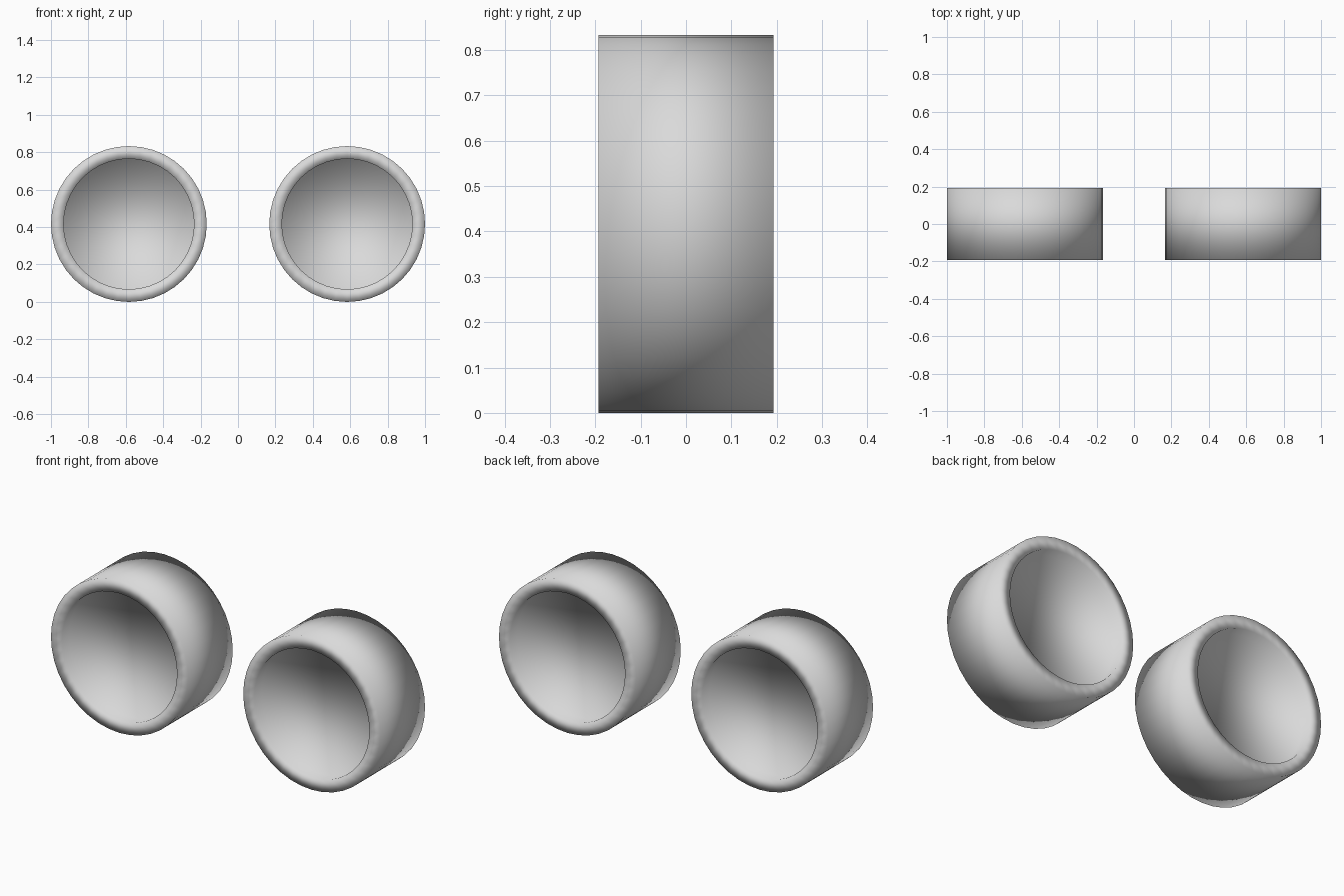
import bpy
import bmesh
from math import cos, sin, tau

cube = bpy.data.objects.get("Cube")
if cube:
    bpy.data.objects.remove(cube)

RADIUS = 0.4165
INNER = 0.349
HALF_WIDTH = 0.193
RECESS = 0.06
SIDES = 40

grey = bpy.data.materials.new("light_grey")
grey.use_nodes = True
grey.diffuse_color = (0.7, 0.7, 0.7, 1)
grey.node_tree.nodes["Principled BSDF"].inputs["Base Color"].default_value = grey.diffuse_color


def ring(bm, radius, y):
    """One circle of vertices around the y axis."""
    angles = [tau * i / SIDES for i in range(SIDES)]
    return [bm.verts.new((radius * cos(a), y, radius * sin(a))) for a in angles]


def make_plug(name, x):
    """Round plug with a raised rim and a recessed face at both ends."""
    bm = bmesh.new()
    floor = HALF_WIDTH - RECESS
    profile = [(INNER, -floor), (INNER, -HALF_WIDTH), (RADIUS, -HALF_WIDTH),
               (RADIUS, HALF_WIDTH), (INNER, HALF_WIDTH), (INNER, floor)]
    rings = [ring(bm, r, y) for r, y in profile]

    # Walls and rims
    for a, b in zip(rings, rings[1:]):
        for i in range(SIDES):
            j = (i + 1) % SIDES
            bm.faces.new((a[i], a[j], b[j], b[i]))

    # Recessed end faces
    bm.faces.new(rings[0])
    bm.faces.new(rings[-1])
    bmesh.ops.recalc_face_normals(bm, faces=bm.faces)
    for face in bm.faces:
        face.smooth = True

    mesh = bpy.data.meshes.new(name)
    bm.to_mesh(mesh)
    bm.free()
    mesh.materials.append(grey)
    plug = bpy.data.objects.new(name, mesh)
    plug.location = (x, 0, RADIUS)
    bpy.context.collection.objects.link(plug)


for side, sign in (("left", 1), ("right", -1)):
    make_plug(side + "_round_plug", sign * (1 - RADIUS))
